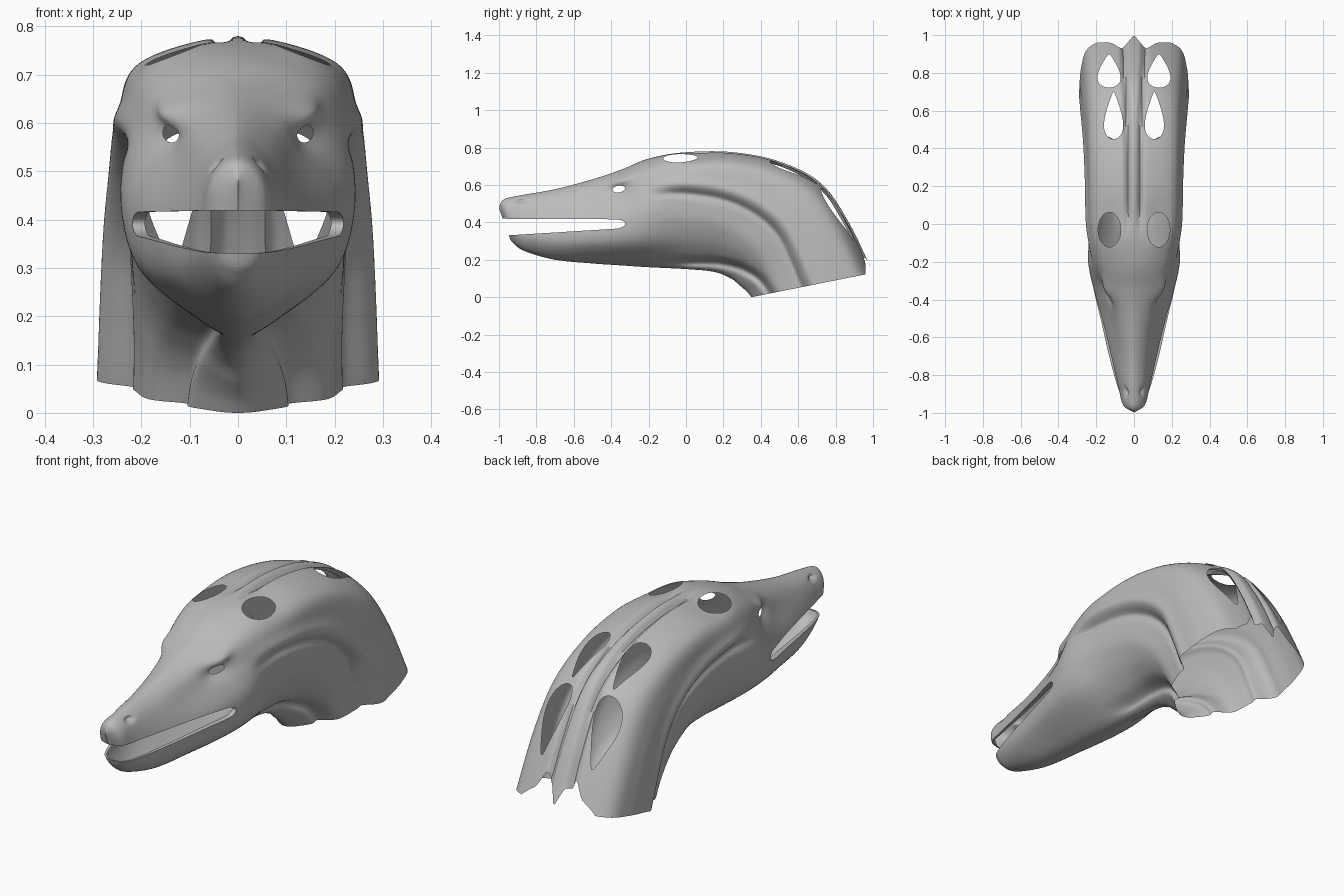
import bpy, bmesh, math

if "Cube" in bpy.data.objects:
    bpy.data.objects.remove(bpy.data.objects["Cube"])

# Stations from muzzle to neck: top y,z, bottom y,z, then half widths between top and bottom
STATIONS = [
    (-1.00, .475, -.945, .325, 0, 0, 0, 0, 0),
    (-.975, .522, -.925, .29, .034, .054, .057, .052, .032),
    (-.88, .545, -.86, .245, .044, .07, .084, .082, .048),
    (-.70, .577, -.70, .20, .055, .095, .127, .125, .07),
    (-.50, .63, -.50, .18, .08, .122, .172, .165, .08),
    (-.35, .68, -.35, .17, .125, .162, .21, .195, .09),
    (-.20, .74, -.20, .16, .16, .215, .243, .208, .092),
    (0.0, .775, 0.0, .15, .19, .243, .238, .182, .08),
    (.25, .775, .15, .135, .20, .246, .243, .18, .075),
    (.50, .725, .24, .10, .20, .252, .25, .19, .075),
    (.72, .61, .29, .06, .20, .262, .262, .195, .078),
    (.87, .40, .325, .03, .21, .272, .272, .20, .08),
    (1.0, .13, .35, 0.0, .22, .278, .28, .205, .082),
]
LEVELS = (0, .08, .25, .5, .75, .93, 1)
N = len(STATIONS) - 1
NV, NT = 16, 20          # subdivisions per station / per level


def catmull(a, b, c, d, t):
    return b + .5 * t * (c - a + t * (2 * a - 5 * b + 4 * c - d + t * (3 * (b - c) + d - a)))


def smooth(e0, e1, x):
    t = max(0, min(1, (x - e0) / (e1 - e0)))
    return t * t * (3 - 2 * t)


def bump(d, s):
    return math.exp(-(d / s) ** 2)


def surface(v, t):
    """Point of the right half shell; v runs along the head, t from crest to throat."""
    i = min(int(v), N - 1)
    q = [STATIONS[max(0, min(N, k))] for k in range(i - 1, i + 3)]
    s = [catmull(*c, v - i) for c in zip(*q)]
    ring = [(0, 0)] + list(zip(s[4:], LEVELS[1:6])) + [(0, 1)]
    ring = [(-ring[1][0], LEVELS[1])] + ring + [(-ring[5][0], LEVELS[5])]
    j = min(int(t), 5)
    x, u = (catmull(*c, t - j) for c in zip(*ring[j:j + 4]))
    length = math.hypot(s[0] - s[2], s[1] - s[3])
    # grooves either side of the mane ridge, raised front rim of the ear
    if t < 2:
        k = smooth(6.6, 7.6, v) * .024
        c = .032 + .025 * smooth(8, 12, v)
        lift = k * bump(x - c, .014)
        if 5 < v < 8.5:
            y0 = s[0] + (s[2] - s[0]) * u
            lift += .018 * (y0 + .03) / .09 * bump(math.hypot((x - .13) / .07, (y0 + .03) / .1), 1.1)
        u += lift / length
    y, z = s[0] + (s[2] - s[0]) * u, s[1] + (s[3] - s[1]) * u
    # muscle fold on the neck side and throat fold
    a = smooth(6, 12, v)
    du = u - (.33 + .24 * a)
    w = smooth(5.8, 7, v)
    d = w * (.02 * bump(du, .04) - .01 * bump(du + .08, .05))
    d += w * (.012 + .02 * a) * smooth(-.03, .03, du) * (1 - smooth(.05, .25, du))
    d += smooth(6.3, 7.3, v) * (.024 + .014 * a) * bump(u - (.95 - .10 * a), .035)
    # eye socket, brow, cheek hollow and nostril dents
    if v < 7:
        d += .02 * bump(math.hypot(y + .38, (z - .575) * 1.6), .06)
        d -= .018 * bump(math.hypot((y + .35) * .5, z - .62 - .4 * (y + .35)), .028)
        d += .02 * bump(math.hypot(y + .885, (z - .515) * 2), .022)
    x -= d * smooth(0, .06, x)
    return max(0, x), y, z


def oval(a, b, ca, cb, ra, rb, taper=0):
    """Signed distance-like value of an oval that narrows along b."""
    db = (b - cb) / rb
    da = (a - ca) / (ra * max(.15, 1 - taper * db))
    return (math.hypot(da, db) - 1) * min(ra, rb)


def mouth(y, z):
    s = (y + .94) / .6
    h = .044 - .02 * s
    mid = .375 + .017 * s
    if y > -.38:
        return math.hypot((y + .38) / .055 * .025, z - mid) - .025
    return abs(z - mid) - h


def neck_end(x):
    """Ragged end of the neck: a middle point, a notch and a side lobe."""
    if x < .06:
        return 1.0 - 1.17 * x
    return .93 + .03 * smooth(.06, .13, x) - .03 * smooth(.2, .27, x)


def opening(v, t):
    """Negative inside the openings."""
    x, y, z = surface(v, t)
    f = mouth(y, z) if v < 6 else 1
    if v < 6.5 and x > .05:
        tilt = z - .578 - .1 * (y + .36)
        f = min(f, oval(y, tilt, -.36, 0, .034, .018))
    if v > 5 and t < 3:
        f = min(f, oval(x, y, .13, -.03, .06, .092),        # ear
                oval(x, y, .132, .81, .054, .088, .6),      # rear crest hole
                oval(x, y, .108, .575, .044, .125, .65),    # front crest hole
                neck_end(x) - y)
    return f


def snap(v, t):
    """Slide a parameter pair onto the edge of its opening."""
    v0, t0, e = v, t, .01
    for _ in range(4):
        f = opening(v, t)
        gv = (opening(min(v + e, N), t) - opening(max(v - e, 0), t)) / (2 * e)
        gt = (opening(v, min(t + e, 6)) - opening(v, max(t - e, 0))) / (2 * e)
        g = gv * gv + gt * gt
        if g < 1e-9:
            break
        v = max(v0 - .8 / NV, min(v0 + .8 / NV, v - f * gv / g, N))
        t = max(t0 - .8 / NT, min(t0 + .8 / NT, t - f * gt / g, 6))
        v, t = max(0, min(N, v)), max(0, min(6, t))
    return v, t


# Half shell grid without the opening faces
bm = bmesh.new()
rows, cols = N * NV, 6 * NT
param, grid = {}, []
for i in range(rows + 1):
    line = []
    for j in range(cols + 1):
        vert = bm.verts.new(surface(i / NV, j / NT))
        param[vert] = (i, j)
        line.append(vert)
    grid.append(line)
for i in range(rows):
    for j in range(cols):
        if opening((i + .5) / NV, (j + .5) / NT) > 0:
            bm.faces.new((grid[i][j], grid[i + 1][j], grid[i + 1][j + 1], grid[i][j + 1]))
bmesh.ops.delete(bm, geom=[v for v in bm.verts if not v.link_faces], context='VERTS')

# Clean opening edges
lips = []
for e in bm.edges:
    if e.is_boundary:
        ij = [param[v] for v in e.verts]
        if all(0 < i < rows and 0 < j < cols for i, j in ij) and all(
                v.co.y < -.3 and abs(v.co.z - .38) < .075 for v in e.verts):
            lips.append(e)
for vert in [v for v in bm.verts if v.is_boundary]:
    i, j = param[vert]
    if 0 < j < cols and i > 0 and (i < rows or abs(opening(i / NV, j / NT)) < .008):
        if abs(opening(i / NV, j / NT)) < .03:
            v, t = snap(i / NV, j / NT)
            vert.co = surface(N if i == rows else v, t)

# Lips turned inward
new = bmesh.ops.extrude_edge_only(bm, edges=lips)['geom']
for v in new:
    if isinstance(v, bmesh.types.BMVert):
        v.co.x *= .88
        v.co.y += .008
bmesh.ops.recalc_face_normals(bm, faces=bm.faces)

mesh = bpy.data.meshes.new("head_shell")
bm.to_mesh(mesh)
bm.free()
head = bpy.data.objects.new("head_shell", mesh)
bpy.context.collection.objects.link(head)
grey = bpy.data.materials.new("plain grey")
grey.diffuse_color = (.5, .5, .5, 1)
grey.use_nodes = True
grey.node_tree.nodes["Principled BSDF"].inputs["Base Color"].default_value = grey.diffuse_color
mesh.materials.append(grey)

# Left half by mirroring
mirror = head.modifiers.new("mirror", 'MIRROR')
mirror.use_axis[0] = True
mirror.merge_threshold = .0005
bpy.context.view_layer.objects.active = head
head.select_set(True)
bpy.ops.object.modifier_apply(modifier="mirror")
bpy.ops.object.shade_smooth_by_angle(angle=math.radians(45))
